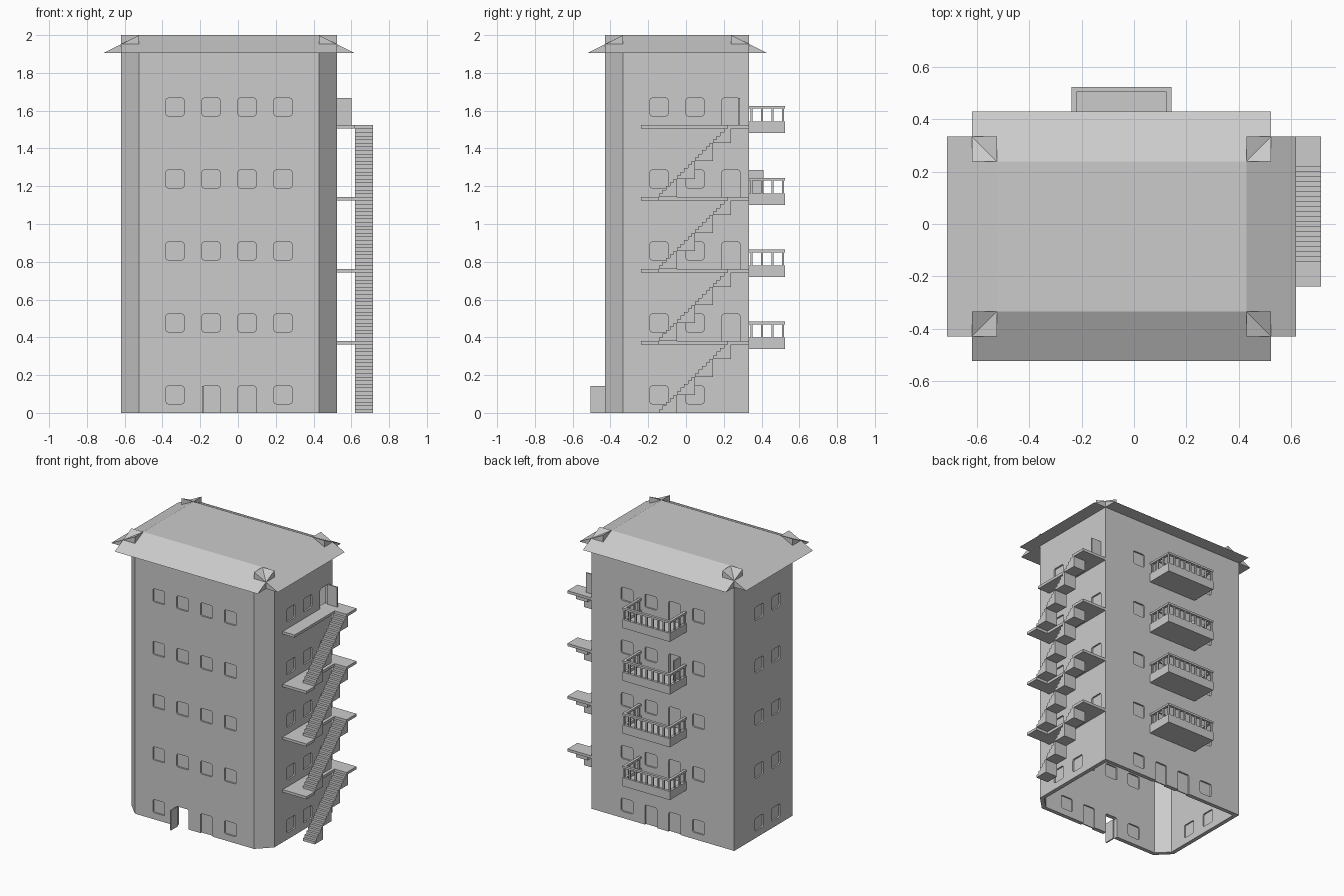
import bpy, bmesh, math
from mathutils import Vector

if "Cube" in bpy.data.objects:
    bpy.data.objects.remove(bpy.data.objects["Cube"])

U = 2 / 21          # grid module of the building
T = 0.3             # wall thickness in modules


def prism(bm, pts, vec):
    """Extrude a planar polygon along vec."""
    f = bm.faces.new([bm.verts.new(p) for p in pts])
    r = bmesh.ops.extrude_face_region(bm, geom=[f])
    bmesh.ops.translate(bm, vec=Vector(vec),
                        verts=[g for g in r["geom"] if isinstance(g, bmesh.types.BMVert)])


def box(bm, x0, x1, y0, y1, z0, z1):
    prism(bm, [(x0, y0, z0), (x1, y0, z0), (x1, y1, z0), (x0, y1, z0)], (0, 0, z1 - z0))


def finish(name, bm):
    bmesh.ops.recalc_face_normals(bm, faces=bm.faces)
    bmesh.ops.scale(bm, vec=(U, U, U), verts=bm.verts)
    me = bpy.data.meshes.new(name)
    bm.to_mesh(me)
    bm.free()
    ob = bpy.data.objects.new(name, me)
    bpy.context.collection.objects.link(ob)
    return ob


def boolean(ob, other, op):
    m = ob.modifiers.new("bool", 'BOOLEAN')
    m.operation, m.solver, m.object = op, 'EXACT', other
    bpy.context.view_layer.objects.active = ob
    bpy.ops.object.modifier_apply(modifier=m.name)
    bpy.data.objects.remove(other)


def repeat(ob, floors):
    """Linked copies of a floor part, moved up by whole floors."""
    for n in floors:
        c = ob.copy()
        c.name = f"{ob.name}_{n}"
        c.location.z = 4 * n * U
        bpy.context.collection.objects.link(c)


# walls: hollow shell with chamfered front corners
def footprint(t, z):
    c = 1 - t * (2 - math.sqrt(2))
    x0, x1, y0, y1 = -6.5 + t, 5.5 - t, -4.5 + t, 3.5 - t
    return [(x0, y0 + c, z), (x0 + c, y0, z), (x1 - c, y0, z),
            (x1, y0 + c, z), (x1, y1, z), (x0, y1, z)]


bm = bmesh.new()
prism(bm, footprint(0, 0), (0, 0, 20))
walls = finish("walls", bm)
bm = bmesh.new()
prism(bm, footprint(T, -1), (0, 0, 20.7))
boolean(walls, finish("inner_cutter", bm), 'DIFFERENCE')

# wall frames: a along the wall, d inward from the outer face
WALL = {
    "front": lambda a, d, z: Vector((a, -4.5 + d, z)),
    "back": lambda a, d, z: Vector((a, 3.5 - d, z)),
    "right": lambda a, d, z: Vector((5.5 - d, a, z)),
    "left": lambda a, d, z: Vector((-6.5 + d, a, z)),
}
COLUMNS = {"front": (-3.5, -1.5, 0.5, 2.5), "back": (-3.5, -1.5, 0.5, 2.5),
           "right": (-1.5, 0.5, 2.5), "left": (-1.5, 0.5)}
OPEN = {("front", -1.5, 0), ("back", -1.5, 3), ("right", 2.5, 4)}


def is_door(side, a, n):
    if side in ("front", "back") and n == 0:
        return a in (-1.5, 0.5)
    return (side == "back" and a == -1.5) or (side == "right" and a == 2.5)


def rounded(a, z0, z1, door, r=0.12):
    """Opening outline with rounded corners (square foot for doors)."""
    pts = []
    for i, (sa, z) in enumerate(((1, z1 - r), (-1, z1 - r), (-1, z0 + r), (1, z0 + r))):
        if door and i > 1:
            pts.append((a + sa * 0.5, z0))
            continue
        for k in range(3):
            t = math.pi / 2 * (i + k / 2)
            pts.append((a + sa * (0.5 - r) + r * math.cos(t), z + r * math.sin(t)))
    return pts


cut, panes, doors, leaves = (bmesh.new() for _ in range(4))
for side, cols in COLUMNS.items():
    P = WALL[side]
    inward = P(0, 1, 0) - P(0, 0, 0)
    for n in range(5):
        for a in cols:
            if side == "right" and n == 0 and a == 2.5:
                continue
            door = is_door(side, a, n)
            z0, z1 = 4 * n + (0 if door else 0.5), 4 * n + 1.5
            zc = -0.3 if door and n == 0 else z0
            prism(cut, [P(p, -0.2, z) for p, z in rounded(a, zc, z1, door)], inward * 0.7)
            if (side, a, n) in OPEN:
                # open leaf standing out from its hinge side
                h, s = (a + 0.5, -1) if side == "right" else (a - 0.5, 1)
                prism(leaves, [P(h, -0.8, z0), P(h, 0, z0), P(h, 0, z1), P(h, -0.8, z1)],
                      (P(1, 0, 0) - P(0, 0, 0)) * 0.1 * s)
            else:
                prism(doors if door else panes,
                      [P(p, 0.12, z) for p, z in rounded(a, z0, z1, door)], inward * 0.08)
boolean(walls, finish("opening_cutter", cut), 'DIFFERENCE')
finish("window_panes", panes)
finish("closed_doors", doors)
finish("open_doors", leaves)

# roof: flat centre with four crossing eave wedges
bm = bmesh.new()
box(bm, -5.5, 4.5, -3.5, 2.5, 20, 21)
roof = finish("roof", bm)
for y, s in ((-3.5, -1), (2.5, 1)):
    bm = bmesh.new()
    prism(bm, [(-6.5, y, 20), (-6.5, y + 2 * s, 20), (-6.5, y, 21)], (12, 0, 0))
    boolean(roof, finish("eave", bm), 'UNION')
for x, s in ((-5.5, -1), (4.5, 1)):
    bm = bmesh.new()
    prism(bm, [(x, -4.5, 20), (x + 2 * s, -4.5, 20), (x, -4.5, 21)], (0, 8, 0))
    boolean(roof, finish("eave", bm), 'UNION')

# stair flight: fine treads above, four coarse steps below
prof = []
for i in range(20):
    prof += [(-1.5 + i * 0.2, i * 0.2), (-1.5 + i * 0.2, (i + 1) * 0.2)]
prof.append((2.5, 4))
for k in (3, 2, 1, 0):
    prof += [(-0.5 + k, k + 0.0), (-1.5 + k, k + 0.0)] if k else [(-0.5, 0)]
clean = [p for i, p in enumerate(prof) if p != prof[i - 1]]
bm = bmesh.new()
prism(bm, [(6.5, y, z) for y, z in clean], (1, 0, 0))
flight = finish("stair_flight", bm)
repeat(flight, (1, 2, 3))

# landings along the right wall
tail = [(6.5, 2.5), (7.5, 2.5), (7.5, 3.5), (5.5, 3.5)]
for n in range(1, 5):
    pts = [(5.5, -2.5)] + ([(7.5, -2.5), (7.5, -1.5), (6.5, -1.5)] if n < 4 else [(6.5, -2.5)]) + tail
    bm = bmesh.new()
    prism(bm, [(x, y, 4 * n - 0.2) for x, y in pts], (0, 0, 0.2))
    finish(f"landing_{n}", bm)

# balcony: tray, balusters and handrail
U_SHAPE = [(-2.5, 3.5), (-2.5, 5.5), (1.5, 5.5), (1.5, 3.5),
           (1.3, 3.5), (1.3, 5.3), (-2.3, 5.3), (-2.3, 3.5)]
bm = bmesh.new()
box(bm, -2.5, 1.5, 3.5, 5.5, -0.45, 0)
prism(bm, [(x, y, 0) for x, y in U_SHAPE], (0, 0, 0.2))
tray = finish("balcony_tray", bm)
bm = bmesh.new()
prism(bm, [(x, y, 0.92) for x, y in U_SHAPE], (0, 0, 0.15))
rail = finish("balcony_rail", bm)
bm = bmesh.new()
spots = [(-2.4 + 3.8 * i / 8, 5.4) for i in range(9)]
spots += [(x, 3.65 + 0.58 * j) for x in (-2.4, 1.4) for j in range(3)]
for x, y in spots:
    box(bm, x - 0.06, x + 0.06, y - 0.06, y + 0.06, 0.2, 0.92)
posts = finish("balcony_balusters", bm)
for part in (tray, rail, posts):
    repeat(part, (2, 3, 4))
    part.location.z = 4 * U
